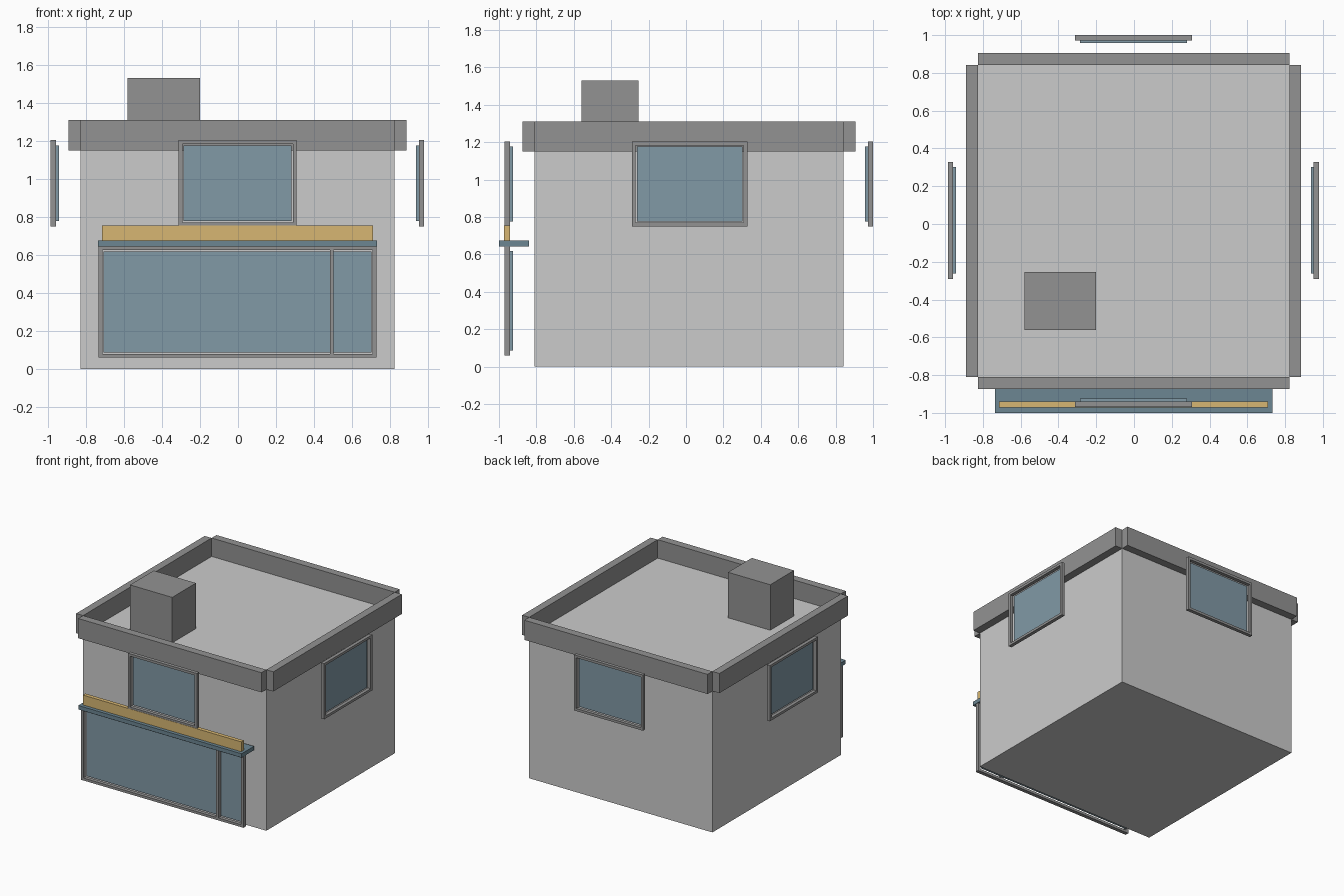
import bpy, bmesh
from mathutils import Vector

if "Cube" in bpy.data.objects:
    bpy.data.objects.remove(bpy.data.objects["Cube"])


def material(name, rgb):
    m = bpy.data.materials.new(name)
    m.diffuse_color = (*rgb, 1)
    m.use_nodes = True
    m.node_tree.nodes["Principled BSDF"].inputs["Base Color"].default_value = m.diffuse_color
    return m


TRIM = material("trim_grey", (0.29, 0.29, 0.29))
GLASS = material("glass_blue", (0.22, 0.32, 0.38))
SLATE = material("canopy_blue", (0.15, 0.24, 0.29))
YELLOW = material("sign_yellow", (0.68, 0.47, 0.17))


def build(name, boxes, mat=None):
    """One object from axis-aligned boxes given as (low corner, high corner)."""
    bm = bmesh.new()
    for lo, hi in boxes:
        lo, hi = Vector(lo), Vector(hi)
        verts = bmesh.ops.create_cube(bm, size=1)["verts"]
        for v in verts:
            v.co = (lo + hi) / 2 + v.co * (hi - lo)
    me = bpy.data.meshes.new(name)
    bm.to_mesh(me)
    bm.free()
    ob = bpy.data.objects.new(name, me)
    bpy.context.collection.objects.link(ob)
    if mat:
        me.materials.append(mat)


def window(name, axis, inner, outer, glass_in, u0, u1, z0, z1, bars=()):
    """Frame between depths inner/outer; pane behind it. axis = facing axis."""
    def box(d0, d1, a0, a1, b0, b1):
        d0, d1 = sorted((d0, d1))
        if axis == "y":
            return (a0, d0, b0), (a1, d1, b1)
        return (d0, a0, b0), (d1, a1, b1)
    t, g = 0.02, 0.027
    rails = [(u0, u1, z0, z0 + t), (u0, u1, z1 - t, z1),
             (u0, u0 + t, z0 + t, z1 - t), (u1 - t, u1, z0 + t, z1 - t)]
    rails += [(b - t / 2, b + t / 2, z0 + t, z1 - t) for b in bars]
    build(name + "_frame", [box(inner, outer, *r) for r in rails], TRIM)
    build(name + "_glass", [box(glass_in, inner, u0 + g, u1 - g, z0 + g, z1 - g)], GLASS)


# Main block and roof box
X0, X1, Y0, Y1 = -0.827, 0.822, -0.81, 0.842
build("building_body", [((X0, Y0, 0), (X1, Y1, 1.16))])
build("roof_box", [((-0.58, -0.56, 1.15), (-0.2, -0.255, 1.53))], TRIM)

# Parapet walls outside each edge, with open corners
P, ZA, ZB = 0.063, 1.15, 1.31
build("parapet_front", [((X0, Y0 - P, ZA), (X1, Y0, ZB))], TRIM)
build("parapet_back", [((X0, Y1, ZA), (X1, Y1 + P, ZB))], TRIM)
build("parapet_left", [((X0 - P, Y0, ZA), (X0, Y1, ZB))], TRIM)
build("parapet_right", [((X1, Y0, ZA), (X1 + P, Y1, ZB))], TRIM)

# Upper windows, set off from the walls
window("front_window", "y", -0.94, -0.97, -0.924, -0.313, 0.308, 0.75, 1.203)
window("back_window", "y", 0.972, 1.0, 0.957, -0.313, 0.308, 0.75, 1.203)
window("left_window", "x", -0.957, -0.985, -0.942, -0.29, 0.328, 0.75, 1.203)
window("right_window", "x", 0.951, 0.979, 0.936, -0.29, 0.328, 0.75, 1.203)

# Shopfront with door bar, canopy and sign board
window("shopfront", "y", -0.94, -0.97, -0.924, -0.733, 0.728, 0.06, 0.645, bars=(0.493,))
build("canopy", [((-0.737, -1, 0.643), (0.732, -0.84, 0.675))], SLATE)
build("sign_board", [((-0.715, -0.972, 0.675), (0.71, -0.94, 0.755))], YELLOW)
